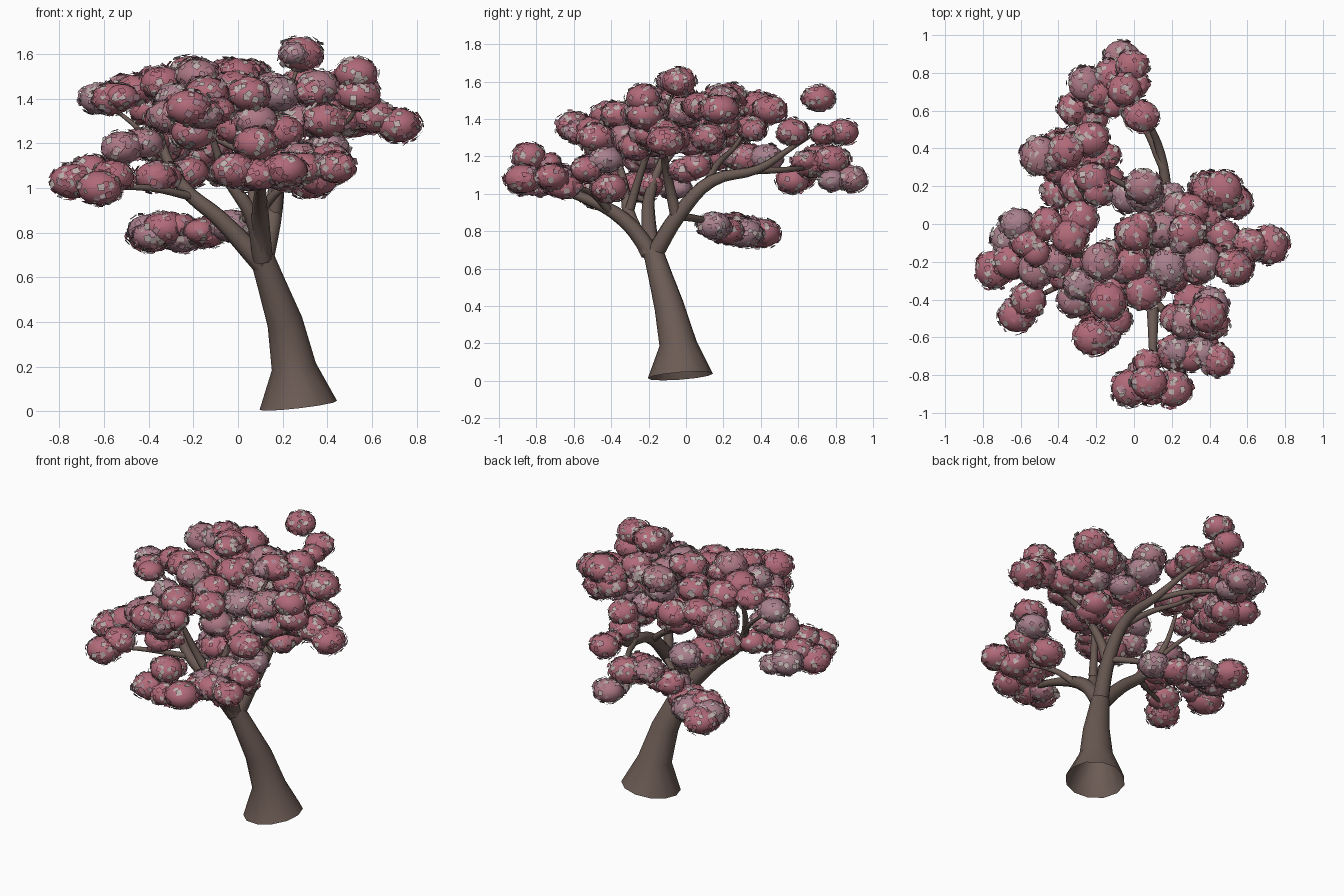
import bpy, bmesh, math, random
from mathutils import Vector, Matrix

random.seed(4)

def mat(name, rgb):
    m = bpy.data.materials.new(name)
    m.diffuse_color = (*rgb, 1)
    return m

BARK = mat("bark", (0.15, 0.105, 0.09))
PINKS = [mat("deep_pink", (0.44, 0.145, 0.19)), mat("rose", (0.42, 0.19, 0.24)),
         mat("pale_pink", (0.40, 0.22, 0.27))]
PETAL = mat("petal", (0.50, 0.42, 0.41))

def limb(name, pts, sides=2, smooth=True):
    """Tapered open tube through (x, y, z, radius) points."""
    cu = bpy.data.curves.new(name, 'CURVE')
    cu.dimensions = '3D'
    cu.bevel_depth = 1
    cu.bevel_resolution = sides
    cu.resolution_u = 4
    if smooth:
        sp = cu.splines.new('BEZIER')
        sp.bezier_points.add(len(pts) - 1)
        for bp, (x, y, z, r) in zip(sp.bezier_points, pts):
            bp.co, bp.radius = (x, y, z), r
            bp.handle_left_type = bp.handle_right_type = 'AUTO'
    else:
        sp = cu.splines.new('POLY')
        sp.points.add(len(pts) - 1)
        for p, (x, y, z, r) in zip(sp.points, pts):
            p.co, p.radius = (x, y, z, 1), r
    tmp = bpy.data.objects.new(name + "_path", cu)
    bpy.context.collection.objects.link(tmp)
    me = bpy.data.meshes.new_from_object(tmp.evaluated_get(bpy.context.evaluated_depsgraph_get()))
    bpy.data.objects.remove(tmp)
    me.materials.clear()
    me.materials.append(BARK)
    me.polygons.foreach_set("use_smooth", [True] * len(me.polygons))
    bpy.context.collection.objects.link(bpy.data.objects.new(name, me))

def puff(puffs, cards, c, r):
    """One flattened blossom ball with petal cards floating on its surface."""
    size = Vector((r, r * random.uniform(0.9, 1.05), r * 0.77))
    tint = random.choice((0, 0, 0, 1, 2))
    old = set(puffs.faces)
    bmesh.ops.create_uvsphere(puffs, u_segments=16, v_segments=10, radius=1,
                              matrix=Matrix.LocRotScale(c, None, size))
    for f in puffs.faces:
        if f not in old:
            f.material_index, f.smooth = tint, True
    for _ in range(int(9000 * r * r)):
        n = Vector([random.gauss(0, 1) for _ in range(3)]).normalized()
        p = c + Vector(a * b for a, b in zip(n, size)) * random.uniform(0.99, 1.13)
        tilt = Vector([random.gauss(0, 0.15) for _ in range(3)])
        q = (Vector(a / b for a, b in zip(n, size)).normalized() + tilt).to_track_quat('Z', 'Y')
        turn = random.uniform(0, math.pi)
        h = random.uniform(0.015, 0.023)
        angles = [turn + k * math.pi / 2 for k in range(4)]
        f = cards.faces.new([cards.verts.new(p + q @ Vector((math.cos(a) * h, math.sin(a) * h, 0)))
                             for a in angles])
        f.material_index = random.choice((tint, tint, 2, 3, 3))

def foliage(name, centres):
    """Cluster of puffs; most get a smaller companion beside them."""
    puffs, cards = bmesh.new(), bmesh.new()
    for c in centres:
        c = Vector(c)
        puff(puffs, cards, c, random.uniform(0.085, 0.103))
        if random.random() < 0.6:
            a = random.uniform(0, 2 * math.pi)
            inward = Vector((-c.x, -c.y, 0)) * 0.06
            off = Vector((math.cos(a) * 0.055, math.sin(a) * 0.055, random.uniform(-0.04, 0.02)))
            puff(puffs, cards, c + off + inward, random.uniform(0.065, 0.085))
    for bm, part in ((puffs, "_puffs"), (cards, "_petals")):
        me = bpy.data.meshes.new(name + part)
        bm.to_mesh(me)
        bm.free()
        for m in PINKS + [PETAL]:
            me.materials.append(m)
        bpy.context.collection.objects.link(bpy.data.objects.new(name + part, me))

# Leaning trunk with flared, open foot
limb("trunk", [(.27, -.03, .026, .175), (.25, -.043, .2, .1), (.21, -.09, .4, .08),
               (.15, -.14, .57, .064), (.108, -.175, .69, .054)], 4, False)

# Main limbs
limb("back_limb", [(.11, -.18, .66, .05), (.16, -.03, .9, .042), (.17, .14, 1.07, .034),
                   (.14, .38, 1.13, .024), (.06, .57, 1.25, .014), (-.01, .7, 1.33, .008)])
limb("front_limb", [(.11, -.17, .66, .048), (.1, -.33, .86, .04), (.1, -.55, .98, .027), (.1, -.82, 1.06, .014)])
limb("left_limb", [(.11, -.175, .66, .05), (-.08, -.2, .86, .038), (-.25, -.19, 1.01, .03),
                   (-.34, -.12, 1.2, .018), (-.36, -.05, 1.38, .01)])
limb("middle_limb", [(.11, -.2, .68, .045), (.06, -.3, .88, .035), (-.05, -.33, 1.05, .024), (-.14, -.4, 1.3, .012)])
limb("right_limb", [(.16, -.05, .87, .032), (.2, -.09, 1.05, .026), (.35, -.12, 1.22, .018), (.66, -.12, 1.29, .009)])

# Side branches
limb("low_branch", [(.16, -.03, .88, .022), (.02, .09, .86, .018), (-.15, .22, .82, .014), (-.36, .35, .8, .008)])
limb("back_left_branch", [(.15, .3, 1.12, .02), (.02, .55, 1.13, .015), (-.25, .7, 1.15, .009)])
limb("inner_left_branch", [(.17, .1, 1.04, .022), (.02, .17, 1.16, .018), (-.15, .26, 1.25, .013), (-.35, .36, 1.42, .008)])
limb("outer_left_branch", [(-.2, -.2, .96, .02), (-.4, -.33, 1.0, .015), (-.6, -.42, 1.0, .009)])
limb("upper_left_branch", [(-.3, -.16, 1.1, .016), (-.43, -.05, 1.25, .012), (-.6, 0, 1.39, .008)])
limb("front_right_branch", [(.1, -.4, .9, .024), (.2, -.5, 1.0, .017), (.36, -.64, 1.05, .01)])
limb("crown_branch", [(.06, -.3, .92, .026), (.1, -.24, 1.12, .02), (.2, -.15, 1.35, .012), (.28, -.05, 1.58, .007)])
limb("tip_branch", [(.42, -.12, 1.25, .012), (.52, -.2, 1.34, .01), (.53, -.23, 1.5, .007)])

# Blossom, grouped by the limb carrying it
foliage("back", [(-.07, .89, 1.08), (-.01, .84, 1.33), (-.05, .71, 1.51), (-.12, .78, 1.18), (-.26, .74, 1.2),
                 (-.18, .68, 1.16), (-.32, .61, 1.09), (.04, .57, 1.33), (-.22, .57, 1.07)])
foliage("back_left", [(-.23, .45, 1.45), (-.36, .39, 1.47), (-.50, .36, 1.43), (-.2, .35, 1.35), (-.22, .24, 1.52),
                      (-.4, .3, 1.35), (-.35, .32, 1.19), (-.3, .43, 1.19), (-.40, .17, 1.2), (-.3, .2, 1.4)])
foliage("low", [(-.03, .15, .83), (-.14, .22, .80), (-.25, .31, .79), (-.39, .4, .79), (-.33, .26, .82), (-.4, .33, .81)])
foliage("left", [(-.62, 0, 1.40), (-.66, -.08, 1.05), (-.74, -.24, 1.03), (-.66, -.2, 1.08), (-.56, -.1, 1.4),
                 (-.52, -.24, 1.18), (-.56, -.40, 1.05), (-.62, -.48, 1.0), (-.46, .0, 1.44), (-.37, -.27, 1.05),
                 (-.42, -.2, 1.2)])
foliage("crown", [(-.29, .03, 1.43), (-.34, -.07, 1.47), (-.18, -.20, 1.5), (0, -.05, 1.5), (-.02, -.21, 1.45),
                  (.15, -.03, 1.44), (.18, -.23, 1.42), (.08, -.33, 1.3), (.3, .07, 1.47), (.28, -.04, 1.6),
                  (.06, .16, 1.42), (.05, .2, 1.5), (.15, .12, 1.27), (0, -.17, 1.27), (.28, -.18, 1.3),
                  (.2, -.27, 1.25), (.05, -.36, 1.42), (.36, -.2, 1.45)])
foliage("front_left", [(-.31, -.40, 1.32), (-.28, -.32, 1.4), (-.14, -.41, 1.42), (-.15, -.56, 1.33), (-.22, -.6, 1.36),
                       (-.2, -.45, 1.25)])
foliage("right", [(.39, .19, 1.37), (.47, .18, 1.45), (.52, .12, 1.3), (.47, -.06, 1.3), (.38, .03, 1.28),
                  (.61, -.11, 1.32), (.72, -.11, 1.28), (.53, -.23, 1.51), (.54, -.22, 1.42), (.38, -.2, 1.32),
                  (.33, .05, 1.15)])
foliage("front", [(-.02, -.87, 1.08), (.08, -.84, 1.2), (.21, -.87, 1.08), (.09, -.87, 1.06), (.22, -.68, 1.07),
                  (.36, -.65, 1.04), (.44, -.72, 1.09), (.41, -.53, 1.13), (.32, -.41, 1.03), (.41, -.43, 1.18),
                  (.39, -.48, 1.3), (.3, -.7, 1.09), (.28, -.52, 1.13)])
